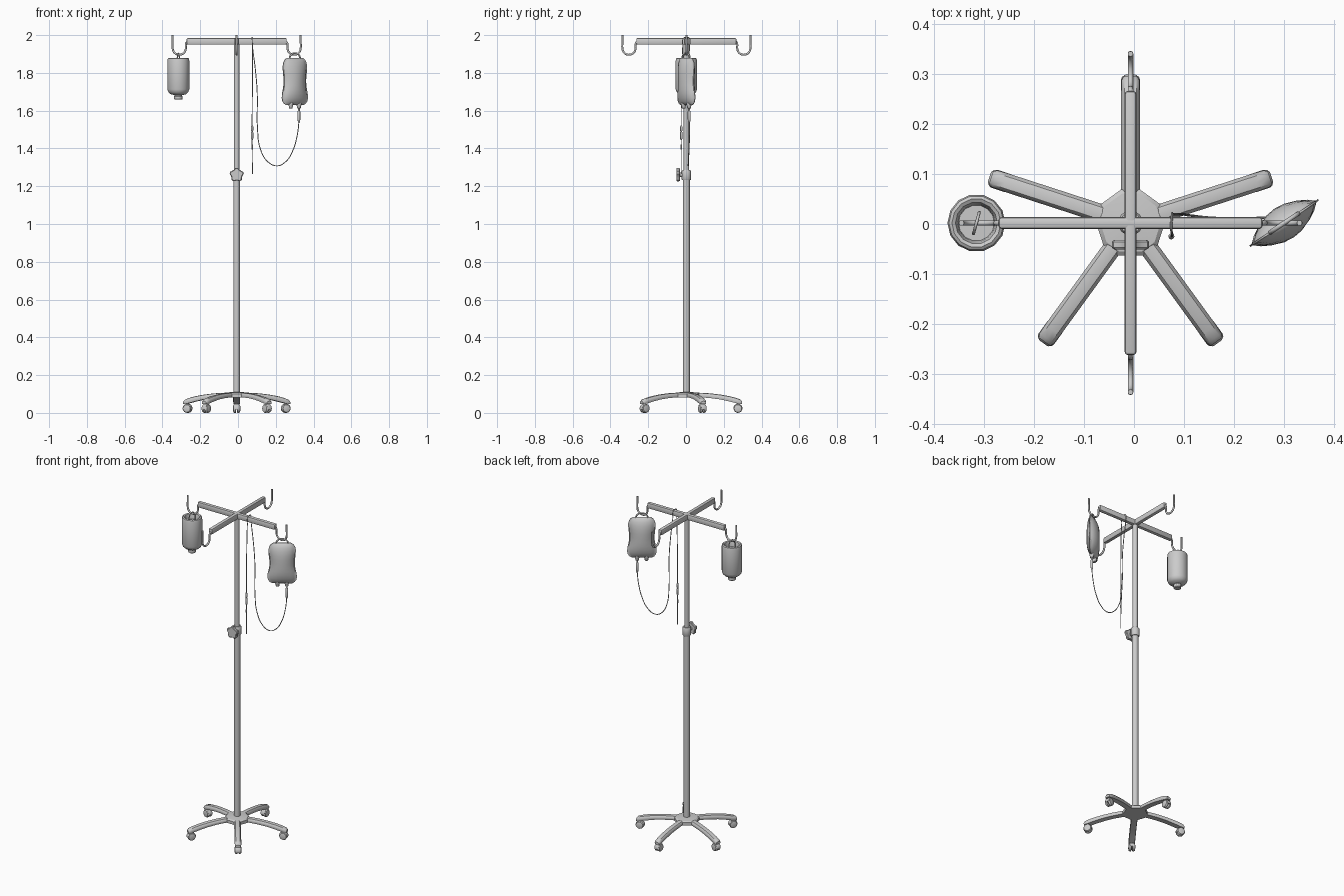
import bpy, bmesh
from math import sin, cos, pi, radians
from mathutils import Matrix, Vector

if "Cube" in bpy.data.objects:
    bpy.data.objects.remove(bpy.data.objects["Cube"])

parts = []

def finish(name, bm, angle=35, M=None):
    if M is not None:
        bm.transform(M)
    bmesh.ops.recalc_face_normals(bm, faces=bm.faces)
    me = bpy.data.meshes.new(name)
    bm.to_mesh(me)
    bm.free()
    ob = bpy.data.objects.new(name, me)
    bpy.context.collection.objects.link(ob)
    smooth(ob, angle)
    parts.append(ob)
    return ob

def smooth(ob, angle):
    bpy.ops.object.select_all(action='DESELECT')
    ob.select_set(True)
    bpy.context.view_layer.objects.active = ob
    bpy.ops.object.shade_smooth_by_angle(angle=radians(angle))

def loft(name, rings, angle=35, M=None):
    bm = bmesh.new()
    vs = [[bm.verts.new(p) for p in r] for r in rings]
    n = len(rings[0])
    for a, b in zip(vs, vs[1:]):
        for i in range(n):
            j = (i + 1) % n
            bm.faces.new((a[i], a[j], b[j], b[i]))
    bm.faces.new(vs[0])
    bm.faces.new(vs[-1])
    return finish(name, bm, angle, M)

def lathe(name, prof, n=16, M=None, angle=35):
    rings = [[(r * cos(2 * pi * i / n), r * sin(2 * pi * i / n), z) for i in range(n)] for r, z in prof]
    return loft(name, rings, angle, M)

def tube(name, pts, r, M=None, res=3, bez=6):
    cu = bpy.data.curves.new(name, 'CURVE')
    cu.dimensions = '3D'
    cu.bevel_depth, cu.bevel_resolution, cu.use_fill_caps = r, res, True
    cu.resolution_u = bez
    sp = cu.splines.new('BEZIER')
    sp.bezier_points.add(len(pts) - 1)
    for b, p in zip(sp.bezier_points, pts):
        b.co = p
        b.handle_left_type = b.handle_right_type = 'AUTO'
    ob = bpy.data.objects.new(name, cu)
    bpy.context.collection.objects.link(ob)
    bpy.ops.object.select_all(action='DESELECT')
    ob.select_set(True)
    bpy.context.view_layer.objects.active = ob
    bpy.ops.object.convert(target='MESH')
    ob = bpy.context.view_layer.objects.active
    if M is not None:
        ob.data.transform(M)
    smooth(ob, 40)
    parts.append(ob)

def rot(deg, axis='Z'):
    return Matrix.Rotation(radians(deg), 4, axis)

T = Matrix.Translation

# pole, telescoping in two sections, with clamp collar and knob
lathe('lower_pole', [(.018, .085), (.018, 1.25)])
lathe('upper_pole', [(.0145, 1.2), (.0145, 1.965)])
lathe('clamp_collar', [(.022, 1.232), (.025, 1.237), (.025, 1.278), (.021, 1.285)])
turn = T((0, 0, 1.26)) @ rot(90, 'X')
lathe('knob_stem', [(.012, .015), (.012, .038)], 12, turn)
knob = []
for s, h in ((.9, .034), (1, .038), (1, .049), (.88, .053)):
    knob.append([(s * (.038 if i % 4 < 2 else .031) * cos(2 * pi * (i + .5) / 20),
                  s * (.038 if i % 4 < 2 else .031) * sin(2 * pi * (i + .5) / 20), h) for i in range(20)])
loft('clamp_knob', knob, 30, turn)

# crossbars
for k in range(2):
    bm = bmesh.new()
    bmesh.ops.create_cube(bm, size=1, matrix=Matrix.Diagonal((.53, .024, .035, 1)))
    bmesh.ops.bevel(bm, geom=bm.edges[:], offset=.007, segments=2, profile=.5, affect='EDGES')
    finish('crossbar', bm, 40, T((0, 0, 1.967)) @ rot(90 * k))

# J hooks on the four bar ends
hook = [(.25, 0, 1.968), (.262, 0, 1.965), (.269, 0, 1.953), (.269, 0, 1.931)]
hook += [(.304 - .035 * cos(pi * i / 6), 0, 1.931 - .035 * sin(pi * i / 6)) for i in range(1, 7)]
hook += [(.339, 0, 1.96), (.339, 0, 2.0)]
for k in range(4):
    tube('hook', hook, .0055, rot(90 * k), bez=3)

# base hub, a ten-sided plate
hub = []
for s, z in ((1, .082), (1, .1), (.88, .107), (.3, .111)):
    hub.append([(s * .07 * cos(radians(a + d)), s * .07 * sin(radians(a + d)), z)
                for a in range(18, 378, 72) for d in (-15.3, 15.3)])
loft('base_hub', hub, 30)

# five arched legs with twin-wheel casters
stations = [(.03, .082, .107, 1), (.08, .082, .1065, 1), (.13, .078, .103, 1), (.18, .071, .097, 1),
            (.23, .06, .088, 1), (.265, .051, .079, 1), (.286, .046, .071, .95), (.294, .047, .062, .75)]
for k in range(5):
    R = rot(18 + 72 * k)
    rings = []
    for r, b, t, s in stations:
        w, h = .0186 * s, t - b
        rings.append([(r, -w * .9, b), (r, -w, b + h * .3), (r, -w, b + h * .6), (r, -w * .65, b + h * .92),
                      (r, 0, t), (r, w * .65, b + h * .92), (r, w, b + h * .6), (r, w, b + h * .3), (r, w * .9, b)])
    loft('leg', rings, 40, R)
    C = R @ T((.273, 0, 0))
    lathe('caster_stem', [(.008, .02), (.008, .055)], 10, C)
    for s in (-1, 1):
        lathe('caster_wheel', [(.014, .019), (.02, .017), (.023, .012), (.023, .005), (.02, .003)], 16,
              C @ T((0, 0, .023)) @ rot(90 * s, 'X'))
    # hood over the wheels
    arc = [radians(a) for a in range(-10, 191, 20)]
    hood = [[(q * cos(a), y, .023 + q * sin(a)) for a in arc]
            for y, q in ((-.013, .0235), (-.009, .025), (.009, .025), (.013, .0235))]
    loft('caster_hood', hood, 40, C)

# bottle on the left hook: recessed base upward, neck and cap downward
B = T((-.309, 0, 0))
lathe('bottle', [(.02, 1.672), (.02, 1.682), (.04, 1.687), (.052, 1.697), (.058, 1.713), (.058, 1.865),
                 (.055, 1.876), (.049, 1.88), (.042, 1.876), (.038, 1.862), (.036, 1.845)], 14, B, 40)
lathe('bottle_cap', [(.019, 1.658), (.022, 1.661), (.022, 1.676), (.018, 1.679)], 14, B)
tube('bottle_hanger', [(-.02, 0, 1.842), (-.022, 0, 1.87), (-.014, 0, 1.896), (0, 0, 1.904),
                       (.014, 0, 1.896), (.022, 0, 1.87), (.02, 0, 1.842)], .003, B @ rot(75))

# fluid bag on the right hook, pillow body with a flat seam
G = T((.308, 0, 0)) @ rot(34)
outline = [(0, .056), (.03, .069), (.08, .079), (.15, .083), (.24, .081), (.33, .076), (.42, .072), (.52, .071),
           (.62, .073), (.72, .076), (.82, .077), (.9, .073), (.96, .064), (1, .05)]
us = [-1, -.93, -.8, -.6, -.3, 0, .3, .6, .8, .93, 1]
bag = []
for v, w in outline:
    bulge = .033 * max(0, 1 - abs(2 * v - 1) ** 3) ** .7
    th = [.0018 + bulge * max(0, 1 - (u / .93) ** 2) ** .75 for u in us]
    z = 1.63 + .25 * v
    bag.append([(w * u, -t, z) for u, t in zip(us, th)] +
               [(w * u, t, z) for u, t in reversed(list(zip(us, th)))])
loft('fluid_bag', bag, 45, G)
tube('bag_hanger', [(-.034, 0, 1.872), (-.031, 0, 1.887), (-.018, 0, 1.9), (0, 0, 1.904),
                    (.018, 0, 1.9), (.031, 0, 1.887), (.034, 0, 1.872)], .0045, G)
for s in (-1, 1):
    lathe('bag_port', [(.008, 1.612), (.01, 1.614), (.01, 1.622), (.013, 1.628), (.013, 1.64)], 12,
          G @ T((.026 * s, 0, 0)))

# drip line: from the bag, looping up over the bar and down in front
p = G @ Vector((.026, 0, 0))
lathe('drip_chamber', [(.003, 1.535), (.006, 1.543), (.0075, 1.555), (.0075, 1.595), (.005, 1.6), (.005, 1.614)],
      12, T((p.x, p.y, 0)))
x, y = p.x, p.y
line = [(x, y, 1.54), (x - .008, y, 1.475), (x - .034, y - .002, 1.385), (x - .07, y - .004, 1.33),
        (x - .115, y - .006, 1.308), (x - .165, y - .004, 1.33), (x - .205, y, 1.4), (x - .219, y + .002, 1.5),
        (x - .221, y + .003, 1.7), (x - .232, y + .003, 1.83), (.084, .017, 1.94), (.083, .014, 1.985),
        (.082, 0, 1.988), (.082, -.014, 1.985), (.083, -.019, 1.94), (.083, -.026, 1.75), (.082, -.027, 1.5),
        (.083, -.027, 1.265)]
tube('drip_line', line, .0024, res=2)
lathe('injection_port', [(.003, 1.445), (.006, 1.452), (.006, 1.485), (.004, 1.49), (.006, 1.495), (.006, 1.515),
                         (.003, 1.522)], 12, T((.082, -.027, 0)))
lathe('roller_clamp', [(.003, 1.395), (.0045, 1.4), (.0045, 1.415), (.003, 1.42)], 8, T((.082, -.027, 0)))

# centre the whole stand
for ob in parts:
    ob.location += Vector((-.007, .002, 0))
